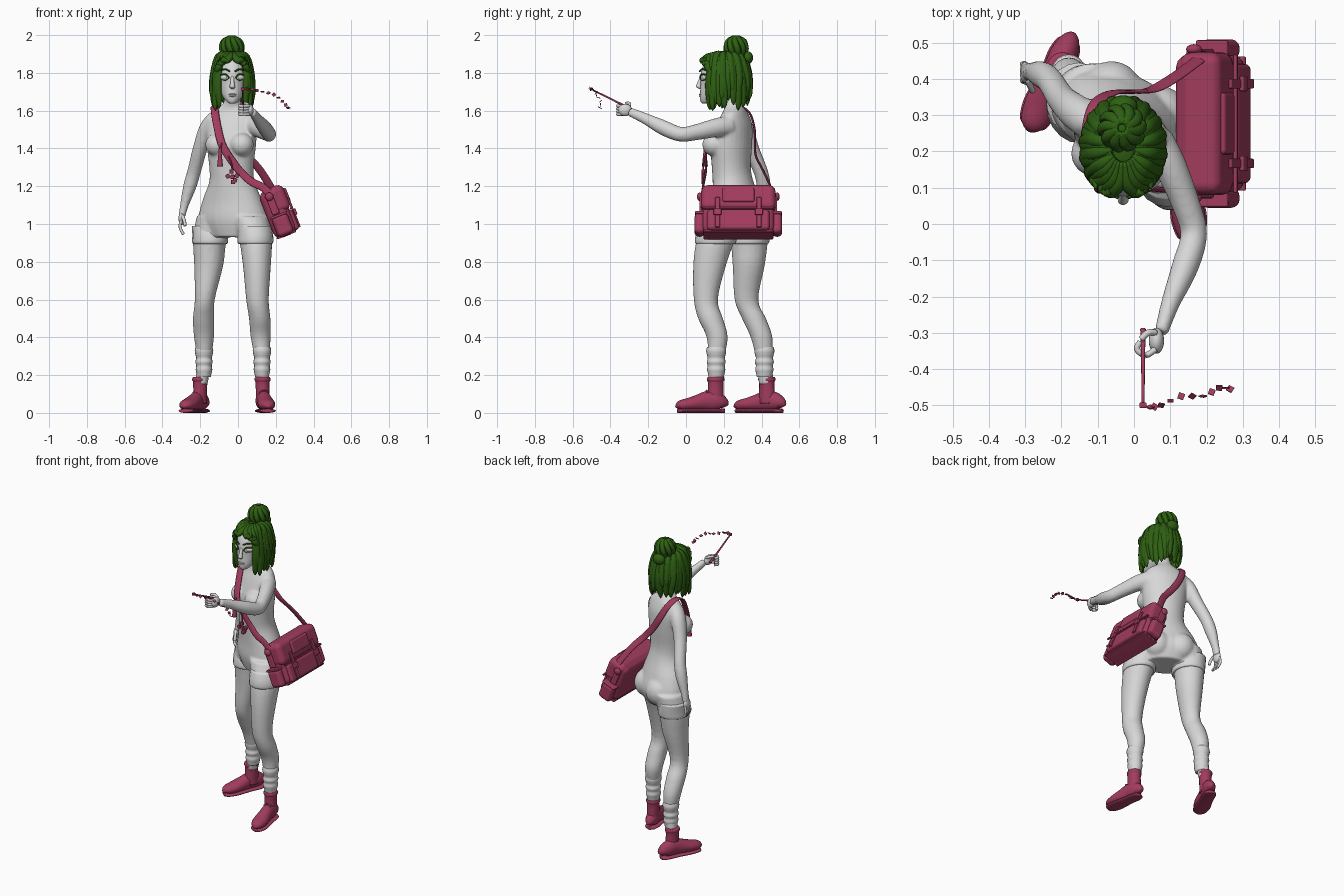
import bpy, bmesh, math, random
from mathutils import Vector, Matrix

random.seed(4)
cube = bpy.data.objects.get("Cube")
if cube:
    bpy.data.objects.remove(cube, do_unlink=True)


def material(name, rgb):
    m = bpy.data.materials.new(name)
    m.use_nodes = True
    m.diffuse_color = (*rgb, 1)
    m.node_tree.nodes["Principled BSDF"].inputs["Base Color"].default_value = (*rgb, 1)
    return m


GREY = material("pale grey", (0.68, 0.68, 0.68))
RED = material("raspberry", (0.36, 0.045, 0.11))
GREEN = material("leaf green", (0.027, 0.115, 0.006))


def finish(name, bm, mat, matrix=None, smooth=True):
    bmesh.ops.recalc_face_normals(bm, faces=bm.faces)
    for f in bm.faces:
        f.smooth = smooth
    me = bpy.data.meshes.new(name)
    bm.to_mesh(me)
    bm.free()
    me.materials.append(mat)
    ob = bpy.data.objects.new(name, me)
    bpy.context.collection.objects.link(ob)
    if matrix:
        ob.matrix_world = matrix
    return ob


def spline(p, sub):
    """Smooth curve through tuples of any length."""
    out = []
    for i in range(len(p) - 1):
        a, b, c, d = p[max(i - 1, 0)], p[i], p[i + 1], p[min(i + 2, len(p) - 1)]
        for k in range(sub):
            t = k / sub
            out.append([B + 0.5 * t * (C - A + t * (2*A - 5*B + 4*C - D + t * (3*(B - C) + D - A)))
                        for A, B, C, D in zip(a, b, c, d)])
    return out + [list(p[-1])]


def loft(name, rings, mat, flat=False, seg=20, sub=4):
    """Elliptical rings (x, y, z, half width, half depth, yaw) skinned into a tube."""
    rings = spline([tuple(r) + (0,) * (6 - len(r)) for r in rings], sub)
    pts = [Vector(r[:3]) for r in rings]
    bm, loops = bmesh.new(), []
    for i, r in enumerate(rings):
        t = pts[min(i + 1, len(pts) - 1)] - pts[max(i - 1, 0)]
        t = Vector((0, 0, 1)) if flat else t.normalized()
        u = Vector((math.cos(r[5]), math.sin(r[5]), 0))
        u = (u - t * u.dot(t)).normalized()
        v = t.cross(u)
        angles = [math.tau * j / seg for j in range(seg)]
        loops.append([bm.verts.new(pts[i] + u * (r[3] * math.cos(a)) + v * (r[4] * math.sin(a)))
                      for a in angles])
    for a, b in zip(loops, loops[1:]):
        for j in range(seg):
            k = (j + 1) % seg
            bm.faces.new((a[j], a[k], b[k], b[j]))
    bm.faces.new(loops[0][::-1])
    bm.faces.new(loops[-1])
    return finish(name, bm, mat)


def wire(name, points, r, mat, seg=8):
    return loft(name, [(*p, r, r) for p in points], mat, seg=seg)


def ball(name, loc, radii, mat, yaw=0):
    bm = bmesh.new()
    bmesh.ops.create_uvsphere(bm, u_segments=20, v_segments=12, radius=1)
    bmesh.ops.scale(bm, vec=radii, verts=bm.verts)
    return finish(name, bm, mat, Matrix.Translation(loc) @ Matrix.Rotation(yaw, 4, 'Z'))


def box(name, loc, size, mat, base=None, bevel=0.0):
    bm = bmesh.new()
    bmesh.ops.create_cube(bm, size=1)
    bmesh.ops.scale(bm, vec=size, verts=bm.verts)
    ob = finish(name, bm, mat, (base or Matrix()) @ Matrix.Translation(loc), smooth=bevel > 0)
    if bevel:
        mod = ob.modifiers.new("round", 'BEVEL')
        mod.width, mod.segments, mod.harden_normals = bevel, 3, True
    return ob


# --- body: overlapping volumes fused into one skin
torso = [(-.02, .27, .93, .14, .10, -.5), (-.025, .28, 1.02, .195, .13, -.5),
         (-.03, .27, 1.12, .17, .118, -.5), (-.032, .25, 1.22, .125, .105, -.45),
         (-.035, .24, 1.3, .12, .1, -.4), (-.035, .24, 1.42, .135, .105, -.4),
         (-.035, .255, 1.52, .14, .088, -.35), (-.035, .26, 1.58, .125, .065, -.3),
         (-.033, .255, 1.615, .075, .052, -.2), (-.03, .24, 1.65, .044, .046, 0),
         (-.03, .215, 1.74, .042, .046, 0)]
left_leg = [(.06, .215, 1.04, .1, .11), (.092, .16, .92, .088, .103), (.1, .125, .78, .074, .087),
            (.103, .105, .6, .06, .064), (.115, .13, .5, .057, .066), (.12, .165, .4, .053, .056),
            (.127, .16, .28, .038, .042), (.13, .157, .15, .034, .038)]
right_leg = [(-.11, .33, 1.04, .11, .115), (-.148, .335, .92, .09, .1), (-.155, .332, .78, .077, .085),
             (-.176, .32, .6, .053, .063), (-.182, .36, .5, .057, .064), (-.18, .4, .4, .053, .058),
             (-.18, .415, .28, .037, .043), (-.195, .425, .15, .034, .038)]
left_arm = [(.06, .23, 1.52, .05, .055), (.1, .16, 1.51, .045, .05), (.145, .05, 1.485, .039, .042),
            (.165, -.03, 1.475, .037, .039), (.14, -.12, 1.51, .037, .04),
            (.1, -.22, 1.56, .026, .029), (.075, -.3, 1.595, .019, .024)]
right_arm = [(-.12, .28, 1.55, .05, .05), (-.162, .31, 1.5, .046, .05), (-.2, .345, 1.4, .039, .042),
             (-.232, .395, 1.28, .036, .038), (-.255, .412, 1.2, .035, .037),
             (-.284, .42, 1.1, .023, .026), (-.297, .42, 1.04, .018, .026)]
parts = [loft("body", torso, GREY, flat=True, seg=28)]
parts += [loft("limb", limb, GREY, flat=limb in (left_leg, right_leg))
          for limb in (left_leg, right_leg, left_arm, right_arm)]
for x, y in ((.02, .15), (-.11, .195)):
    parts.append(ball("breast", (x, y, 1.42), (.064, .064, .062), GREY))
for x, y in ((.068, .297), (-.062, .365)):
    parts.append(ball("buttock", (x, y, 1.03), (.085, .085, .09), GREY))
bpy.ops.object.select_all(action='DESELECT')
for ob in parts:
    ob.select_set(True)
bpy.context.view_layer.objects.active = parts[0]
bpy.ops.object.join()
body = bpy.context.object
body.name = "body"
skin = body.modifiers.new("fuse", 'REMESH')
skin.mode, skin.voxel_size, skin.use_smooth_shade = 'VOXEL', 0.008, True
relax = body.modifiers.new("relax", 'SMOOTH')
relax.factor, relax.iterations = 0.5, 5

# --- shorts cuffs and socks
for side, leg in (("left", left_leg), ("right", right_leg)):
    x, y = leg[1][:2]
    loft(side + "_shorts_cuff", [(x - .005, y + .01, .99, .09, .1), (x, y, .94, .094, .109),
                                 (x, y - .004, .9, .094, .108), (x, y - .004, .895, .08, .09)],
         GREY, flat=True)
    x, y = leg[6][:2]
    rings = [(x, y, .35 - .02 * i, w, w + .004)
             for i, w in enumerate((.044, .049, .046, .041, .046, .041, .044, .04, .036))]
    loft(side + "_sock", rings, GREY, flat=True)


# --- boots
def boot(side, heel, toe, ankle):
    heel, toe = Vector((*heel, 0)), Vector((*toe, 0))
    d = toe - heel
    yaw = math.atan2(d.y, d.x) + math.pi / 2
    shape = [(0, .014, .02), (.04, .03, .036), (.18, .039, .05), (.36, .038, .052), (.55, .042, .043),
             (.75, .046, .034), (.92, .038, .028), (.98, .026, .02), (1, .01, .012)]
    loft(side + "_boot_foot", [(*(heel + d * t).xy, .012 + h, w, h, yaw) for t, w, h in shape], RED)
    loft(side + "_boot_sole", [(*(heel + d * t).xy, .011, w + .004, .011, yaw) for t, w, h in shape], RED)
    x, y = ankle
    loft(side + "_boot_shaft", [(x, y, .05, .036, .042, yaw), (x, y, .1, .036, .043, yaw),
                                (x, y, .15, .037, .041, yaw), (x, y, .185, .04, .045, yaw),
                                (x, y, .19, .034, .038, yaw)], RED, flat=True)
    loft(side + "_boot_collar", [(x, y, z, w, w + .004, yaw) for z, w in
                                 ((.165, .037), (.172, .042), (.183, .042), (.19, .037))], RED, flat=True)
    across = Vector((math.cos(yaw), math.sin(yaw), 0))
    for i in range(4):
        p = heel + d * (.38 + .06 * i) + Vector((0, 0, .118 - .011 * i))
        wire(side + "_boot_lace", [p - across * .024 - Vector((0, 0, .012)), p,
                                   p + across * .024 - Vector((0, 0, .012))], .005, RED)


boot("left", (.125, .205), (.16, -.045), (.13, .157))
boot("right", (-.175, .51), (-.285, .265), (-.2, .428))

# --- hands
ball("left_palm", (.062, -.322, 1.603), (.021, .036, .032), GREY)
for i in range(4):
    z = 1.58 + .015 * i
    wire("left_finger", [(.06, -.345, z), (.032, -.362, z), (.008, -.345, z), (.018, -.325, z)], .0085, GREY)
wire("left_thumb", [(.06, -.3, 1.625), (.038, -.3, 1.638), (.02, -.318, 1.638)], .009, GREY)
ball("right_palm", (-.299, .418, 1.03), (.016, .03, .036), GREY)
for i in range(4):
    y = .396 + .015 * i
    wire("right_finger", [(-.3, y, 1.02), (-.307, y, .99), (-.3, y - .004, .965), (-.288, y - .006, .945)],
         .008, GREY)
wire("right_thumb", [(-.295, .4, 1.045), (-.285, .378, 1.02), (-.28, .368, .99)], .009, GREY)

# --- head and face
HX = -.03
head = [(1.638, .105, .016, .02), (1.648, .115, .03, .038), (1.67, .137, .048, .064), (1.7, .16, .063, .085),
        (1.74, .177, .073, .1), (1.79, .187, .078, .11), (1.85, .198, .072, .1), (1.9, .2, .035, .05)]
loft("head", [(HX, y, z, w, d) for z, y, w, d in head], GREY, flat=True, seg=28)
loft("nose", [(HX, .085, 1.785, .008, .008), (HX, .07, 1.745, .011, .012),
              (HX, .067, 1.726, .015, .014), (HX, .076, 1.716, .008, .008)], GREY, flat=True)
ball("upper_lip", (HX, .079, 1.686, ), (.022, .01, .005), GREY)
ball("lower_lip", (HX, .079, 1.678), (.019, .01, .006), GREY)


def face(s, dx, z):
    return (HX + s * dx, .181 - .11 * math.sqrt(1 - (dx / .079) ** 2), z)


for s, side in ((1, "left"), (-1, "right")):
    ball(side + "_eye", (HX + s * .042, .101, 1.776), (.023, .014, .015), GREY, s * .45)
    wire(side + "_upper_lash", [face(s, .018, 1.772), face(s, .03, 1.79), face(s, .05, 1.792),
                                face(s, .068, 1.782)], .0042, GREEN)
    wire(side + "_lower_lash", [face(s, .02, 1.77), face(s, .042, 1.759), face(s, .063, 1.772)], .0022, GREEN)
    wire(side + "_brow", [face(s, .014, 1.808), face(s, .04, 1.82), face(s, .066, 1.81)], .0045, GREEN)
    ball(side + "_ear", (HX + s * .08, .2, 1.76), (.01, .02, .03), GREY)

# --- hair: scalp cap, hanging locks, fringe and bun
cap = bmesh.new()
bmesh.ops.create_uvsphere(cap, u_segments=28, v_segments=16, radius=1)
bmesh.ops.scale(cap, vec=(.1, .122, .118), verts=cap.verts)
bmesh.ops.delete(cap, geom=[v for v in cap.verts if v.co.z < .04 and v.co.y < -.045], context='VERTS')
finish("hair_cap", cap, GREEN, Matrix.Translation((HX, .21, 1.79)))


def lock(name, a, top, tip, reach, width, sweep=0):
    def at(r, z, w, k, turn=0):
        b = a + turn
        return (HX + .105 * r * math.sin(b), .21 + .128 * r * math.cos(b), z, w, k, -b)
    zs = top + (tip - top) * .45
    loft(name, [at(.3, 1.905, width * .5, .012), at(.75, top, width, .016),
                at(1.0, zs, width, .016, sweep * .4), at(reach, tip + .035, width * .75, .012, sweep * .8),
                at(reach * .96, tip, .002, .002, sweep)], GREEN, seg=10)


for i in range(23):
    a = math.radians(-132 + 12 * i)
    lock("hair_lock", a, 1.875, 1.625 + random.uniform(-.025, .03), random.uniform(.92, 1.02), .023,
         random.uniform(-.12, .12))
for i in range(12):
    a = math.radians(-121 + 22 * i)
    lock("hair_upper_lock", a, 1.885, 1.67 + random.uniform(-.03, .03), 1.06, .019, random.uniform(-.15, .15))
for s in (1, -1):
    for deg, tip, sweep in ((172, 1.835, -.5), (158, 1.815, -.42), (146, 1.78, -.3), (134, 1.66, -.15),
                            (122, 1.6, 0)):
        lock("fringe_lock", s * math.radians(deg), 1.887, tip, 1.04, .02, s * sweep)
ball("hair_bun", (-.033, .265, 1.938), (.056, .056, .052), GREEN)
for i in range(10):
    a = math.tau * i / 10
    loft("bun_strand", [(-.033 + r * math.sin(a + w), .265 + r * math.cos(a + w), z, .015, .009, -a - w)
                        for r, z, w in ((.045, 1.895, 0), (.06, 1.93, .2), (.048, 1.97, .45), (.012, 1.991, .8))],
         GREEN, seg=8)
ball("small_bun", (-.03, .325, 1.88), (.04, .03, .035), GREEN)

# --- shoulder strap
strap = [(.18, .085, 1.15), (.13, .09, 1.195), (.07, .095, 1.225), (.01, .105, 1.28), (-.05, .105, 1.36),
         (-.088, .115, 1.43), (-.112, .17, 1.53), (-.123, .22, 1.6), (-.12, .28, 1.622), (-.1, .335, 1.59),
         (-.06, .362, 1.51), (-.01, .365, 1.43), (.05, .37, 1.36), (.12, .41, 1.28), (.2, .47, 1.15)]
loft("bag_strap", [(*p, .021, .006) for p in strap], RED, seg=12)

# --- satchel, tilted against the hip
B = Matrix.Translation((.21, .277, 1.06)) @ Matrix.Rotation(-.38, 4, 'Y')
box("bag_body", (0, 0, 0), (.125, .385, .265), RED, B, .04)
box("bag_flap", (.015, 0, .065), (.125, .395, .145), RED, B, .035)
box("bag_front_pocket", (.05, 0, -.065), (.055, .33, .115), RED, B, .018)
box("flap_pocket", (.076, 0, .07), (.024, .17, .08), RED, B, .011)
box("bag_flap_rim", (.074, 0, -.004), (.012, .38, .01), RED, B, .003)
box("bag_base_rim", (0, 0, -.125), (.11, .37, .012), RED, B, .004)
for s in (1, -1):
    box("bag_belt", (.08, s * .11, -.03), (.012, .026, .17), RED, B, .004)
    box("bag_buckle", (.088, s * .11, -.03), (.014, .042, .035), RED, B, .005)
    box("bag_side_pocket", (0, s * .205, -.07), (.09, .055, .115), RED, B, .024)
    box("side_pocket_rim", (0, s * .205, -.015), (.094, .05, .014), RED, B, .005)
    box("bag_strap_tab", (-.01, s * .197, .05), (.04, .018, .11), RED, B, .006)
    ball("bag_strap_ring", B @ Vector((-.01, s * .205, .095)), (.022, .014, .022), RED)

# --- charms hanging from the strap
wire("tassel_cord", [(-.085, .105, 1.43), (-.095, .1, 1.39), (-.095, .1, 1.36)], .004, RED)
loft("tassel", [(-.095, .1, z, w, w) for z, w in ((1.4, .007), (1.37, .009), (1.34, .012), (1.305, .016))], RED)
wire("charm_cord", [(-.05, .1, 1.36), (-.035, .092, 1.32), (-.03, .09, 1.27)], .004, RED)
for dx, dz in ((0, 0), (.024, .006), (-.024, .003), (.004, -.028), (-.004, .028), (.014, -.018)):
    tilt = Matrix.Translation((-.03 + dx, .09, 1.25 + dz)) @ Matrix.Rotation(dx * 20, 4, 'Y')
    box("charm", (0, 0, 0), (.022, .016, .022), RED, tilt, .004)

# --- wand and its trail of flakes
loft("wand", [(.025, -.29, 1.607, .008, .008), (.025, -.34, 1.633, .006, .006),
              (.025, -.5, 1.713, .004, .004)], RED, seg=10)
box("wand_tip", (.025, -.5, 1.714), (.02, .016, .016), RED, bevel=.004)
trail = spline([(.045, -.505, 1.716), (.075, -.5, 1.712), (.13, -.475, 1.7), (.19, -.475, 1.685),
                (.235, -.452, 1.65), (.265, -.455, 1.615)], 2)
for i, p in enumerate(trail):
    turn = Matrix.Translation(p) @ Matrix.Rotation(.5 + i, 4, 'X') @ Matrix.Rotation(.7 + .3 * i, 4, 'Y')
    box("trail_flake", (0, 0, 0), (.017, .004, .017), RED, turn)
